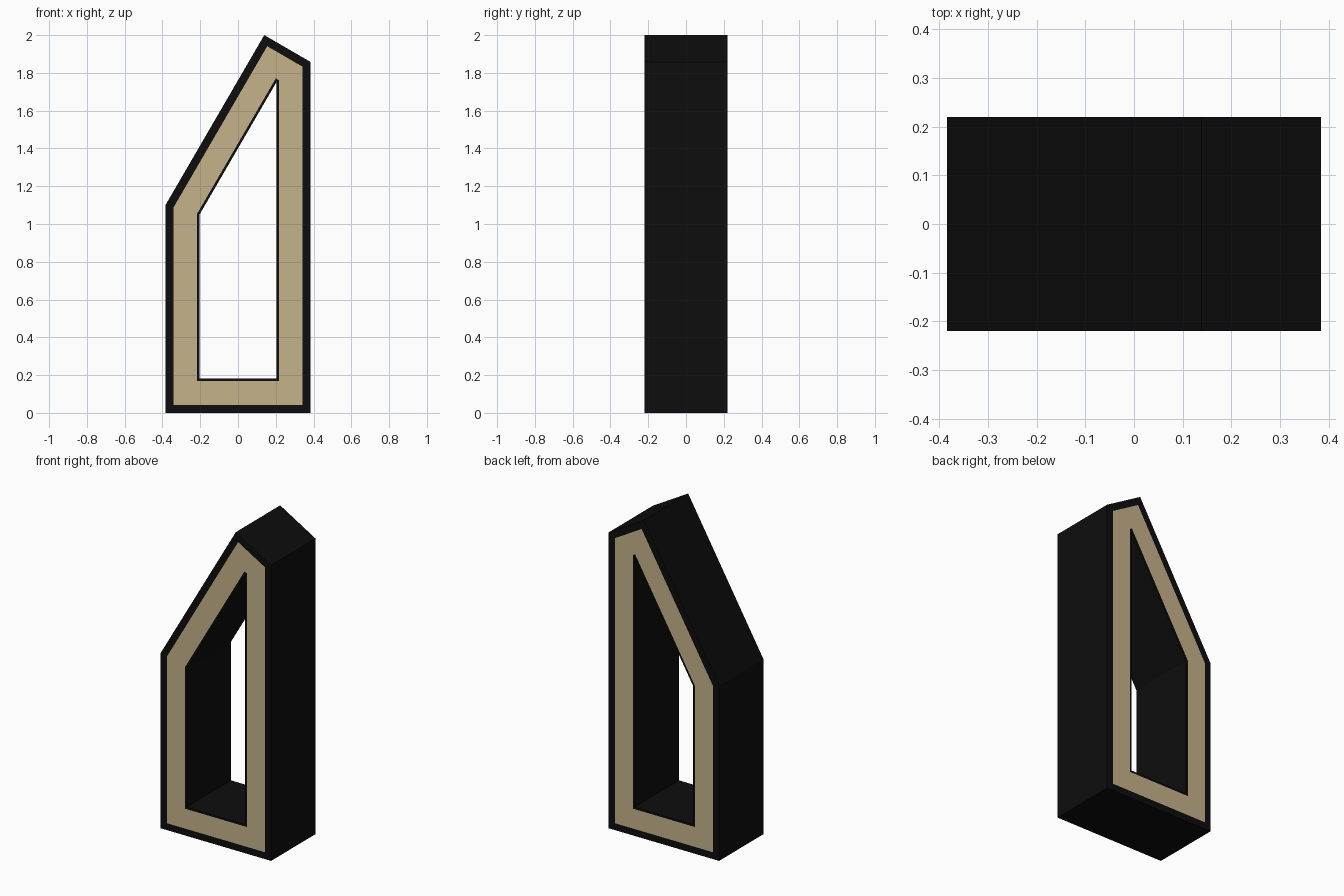
import bpy, bmesh
from mathutils import Vector

cube = bpy.data.objects.get("Cube")
if cube:
    bpy.data.objects.remove(cube, do_unlink=True)


def make_material(name, rgb):
    mat = bpy.data.materials.new(name)
    mat.use_nodes = True
    mat.diffuse_color = (*rgb, 1)
    mat.node_tree.nodes["Principled BSDF"].inputs["Base Color"].default_value = (*rgb, 1)
    return mat


def inset(points, t):
    """Move every edge of a counter-clockwise outline inward by t."""
    result = []
    for i, p in enumerate(points):
        a = (p - points[i - 1]).normalized()
        b = (points[(i + 1) % len(points)] - p).normalized()
        na, nb = Vector((-a.y, a.x)), Vector((-b.y, b.x))
        result.append(p + (na + nb) * t / (1 + na.dot(nb)))
    return result


black = make_material("black", (0.004, 0.004, 0.004))
tan = make_material("tan", (0.558, 0.445, 0.254))

# Slanted five-sided outline in x and z
outline = [Vector(p) for p in
           ((-0.384, 0), (0.384, 0), (0.384, 1.858), (0.139, 2), (-0.384, 1.1))]
half_depth = 0.22

# Frame section: inset from the outline and depth, walked around the bar
steps = (0, 0.043, 0.168, 0.181)
section = [(t, -half_depth) for t in steps] + [(t, half_depth) for t in reversed(steps)]

bm = bmesh.new()
rings = [[bm.verts.new((p.x, y, p.y)) for p in inset(outline, t)] for t, y in section]
for r, ring in enumerate(rings):
    following = rings[(r + 1) % len(rings)]
    for i in range(len(ring)):
        j = (i + 1) % len(ring)
        face = bm.faces.new((ring[i], ring[j], following[j], following[i]))
        # Tan band in the middle of the front and back faces
        face.material_index = 1 if r in (1, 5) else 0
bmesh.ops.recalc_face_normals(bm, faces=bm.faces)

mesh = bpy.data.meshes.new("slanted_frame")
bm.to_mesh(mesh)
bm.free()
mesh.materials.append(black)
mesh.materials.append(tan)
frame = bpy.data.objects.new("slanted_frame", mesh)
bpy.context.collection.objects.link(frame)
